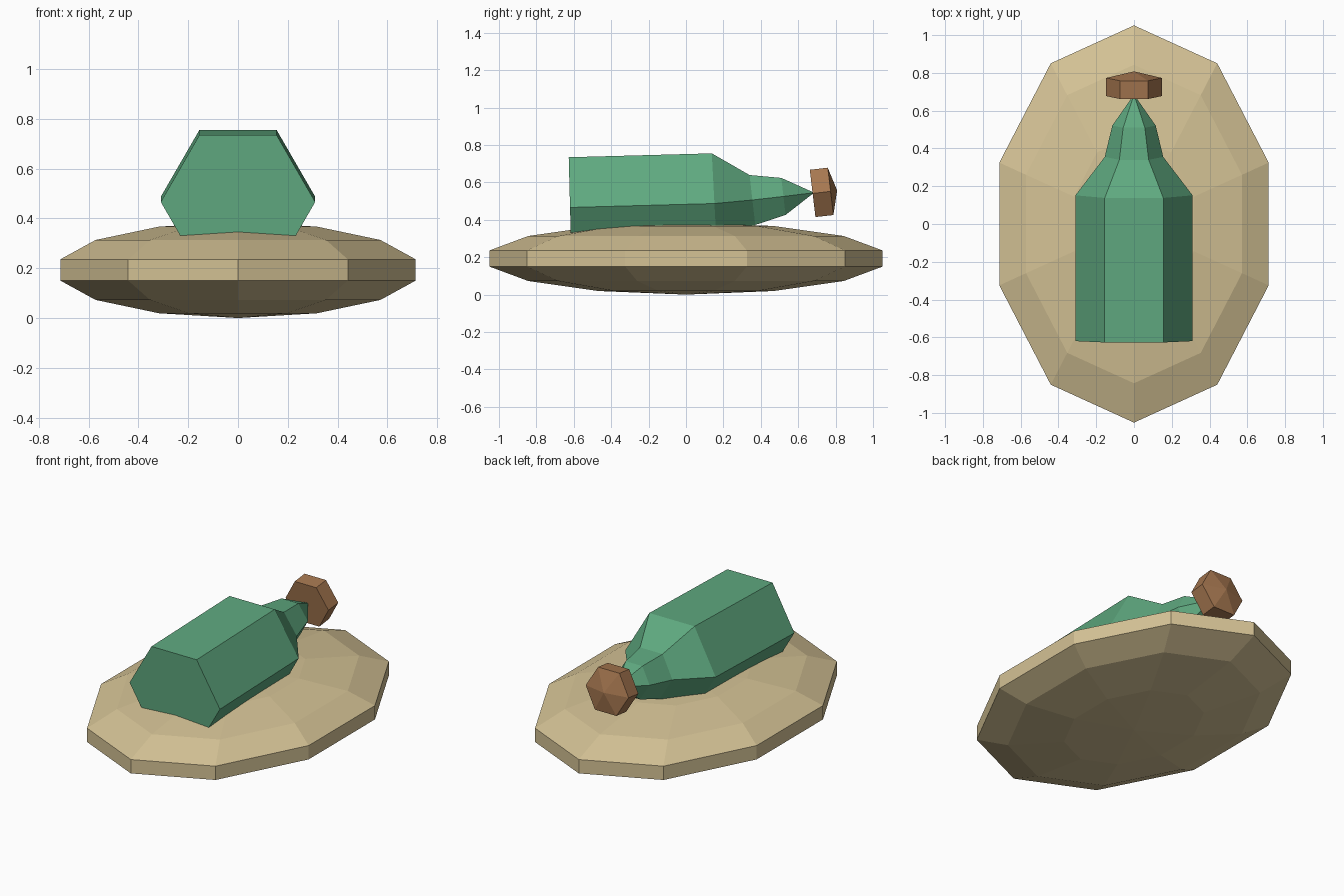
import bpy
import bmesh
from math import sin, cos, pi, radians
from mathutils import Vector

if "Cube" in bpy.data.objects:
    bpy.data.objects.remove(bpy.data.objects["Cube"])


def material(name, rgb):
    mat = bpy.data.materials.new(name)
    mat.diffuse_color = (*rgb, 1)
    mat.use_nodes = True
    mat.node_tree.nodes["Principled BSDF"].inputs["Base Color"].default_value = mat.diffuse_color
    return mat


def add_object(name, bm, mat):
    bmesh.ops.recalc_face_normals(bm, faces=bm.faces)
    mesh = bpy.data.meshes.new(name)
    bm.to_mesh(mesh)
    bm.free()
    mesh.materials.append(mat)
    bpy.context.collection.objects.link(bpy.data.objects.new(name, mesh))


def hex_loft(name, rings, tip, mat):
    """Skin six-sided rings (y, z, radius, tilt in degrees), flat start, pointed end."""
    bm = bmesh.new()
    loops = []
    for y, z, r, tilt in rings:
        t = radians(tilt)
        up = Vector((0, -sin(t), cos(t)))
        loops.append([bm.verts.new(Vector((r * cos(a), y, z)) + up * r * sin(a))
                      for a in (i * pi / 3 for i in range(6))])
    bm.faces.new(loops[0])
    for a, b in zip(loops, loops[1:]):
        for i in range(6):
            j = (i + 1) % 6
            bm.faces.new((a[i], a[j], b[j], b[i]))
    end = bm.verts.new((0, *tip))
    for i in range(6):
        bm.faces.new((loops[-1][i], loops[-1][(i + 1) % 6], end))
    add_object(name, bm, mat)


sand = material("sand", (0.66, 0.54, 0.30))
green = material("green glass", (0.115, 0.40, 0.215))
brown = material("cork brown", (0.38, 0.185, 0.08))

# Sand mound: flattened low-poly sphere
bm = bmesh.new()
bmesh.ops.create_uvsphere(bm, u_segments=10, v_segments=7, radius=1)
bmesh.ops.scale(bm, verts=bm.verts, vec=(0.769, 1.0785, 0.193))
bmesh.ops.translate(bm, verts=bm.verts, vec=(0, 0, 0.193))
add_object("sand_mound", bm, sand)

# Bottle: body, shoulder and neck tapering to a point at the cork
hex_loft("bottle", [(-0.62, 0.466, 0.31, 1.5), (0.152, 0.487, 0.31, 3),
                    (0.355, 0.506, 0.155, 6.5), (0.521, 0.525, 0.115, 6.5)],
         (0.685, 0.545), green)

# Cork: short prism with a shallow domed end
hex_loft("cork", [(0.677, 0.541, 0.147, 6.8), (0.773, 0.552, 0.147, 6.8)],
         (0.808, 0.557), brown)
